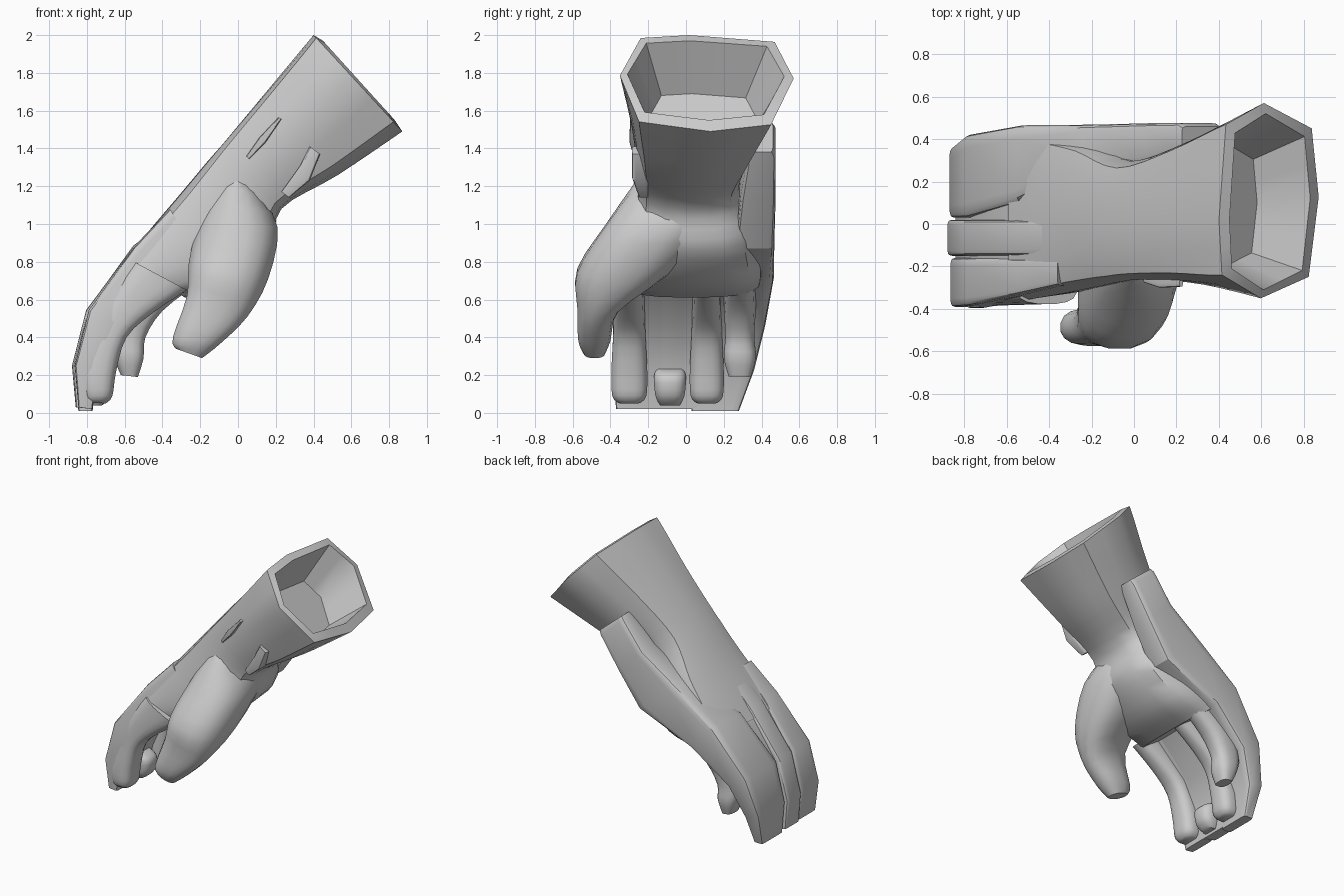
import bpy, bmesh, math
from mathutils import Vector

if "Cube" in bpy.data.objects:
    bpy.data.objects.remove(bpy.data.objects["Cube"])

mat = bpy.data.materials.new("light grey")
mat.diffuse_color = (0.6, 0.6, 0.6, 1)
mat.use_nodes = True
mat.node_tree.nodes["Principled BSDF"].inputs["Base Color"].default_value = mat.diffuse_color


def catmull(a, b, c, d, t):
    return 0.5 * (2 * b + (c - a) * t + (2 * a - 5 * b + 4 * c - d) * t * t
                  + (3 * b - a - 3 * c + d) * t ** 3)


def refine(rows, steps):
    """Smoothly interpolate section rows (back x, back z, palm x, palm z, y low, y high)."""
    out, n = [], len(rows)
    for i in range(n - 1):
        q = [rows[max(i - 1, 0)], rows[i], rows[i + 1], rows[min(i + 2, n - 1)]]
        for s in range(steps):
            out.append([catmull(*v, s / steps) for v in zip(*q)])
    return out + [rows[-1]]


def ring(row, prof):
    bx, bz, px, pz, y0, y1 = row
    return [Vector((bx + (px - bx) * u, y0 + (y1 - y0) * v, bz + (pz - bz) * u)) for v, u in prof]


def superellipse(p, n=16):
    f = lambda c: math.copysign(abs(c) ** (2 / p), c)
    raw = [(f(math.cos((i + .5) * math.tau / n)), f(math.sin((i + .5) * math.tau / n))) for i in range(n)]
    m = max(abs(a) for a, b in raw)
    return [(.5 + .5 * a / m, .5 + .5 * b / m) for a, b in raw]


def skin(name, rings, angle):
    bm = bmesh.new()
    vs = [[bm.verts.new(p) for p in r] for r in rings]
    n = len(vs[0])
    for a, b in zip(vs, vs[1:]):
        for i in range(n):
            bm.faces.new((a[i], a[(i + 1) % n], b[(i + 1) % n], b[i]))
    bm.faces.new(vs[0])
    bm.faces.new(vs[-1])
    bmesh.ops.recalc_face_normals(bm, faces=bm.faces)
    me = bpy.data.meshes.new(name)
    bm.to_mesh(me)
    bm.free()
    me.materials.append(mat)
    ob = bpy.data.objects.new(name, me)
    bpy.context.collection.objects.link(ob)
    bpy.ops.object.select_all(action='DESELECT')
    ob.select_set(True)
    bpy.context.view_layer.objects.active = ob
    bpy.ops.object.shade_smooth_by_angle(angle=math.radians(angle))
    return ob


def loft(name, rows, p, steps=3, angle=45):
    return skin(name, [ring(r, superellipse(p)) for r in refine(rows, steps)], angle)


# Cuff, wrist and palm: one loft, eight-sided at the open rim and a rounded box at the palm
OCT = [(.12, .03), (0, .42), (.11, .9), (.52, 1), (.87, .93), (1, .45), (.89, .07), (.4, 0)]
BOX = [(.03, .06), (0, .5), (.09, .9), (.5, 1), (.9, .9), (1, .5), (.96, .05), (.45, 0)]


def body_profile(k):
    base = [tuple(a + (b - a) * k for a, b in zip(*pq)) for pq in zip(OCT, BOX)]
    out = []
    for i in range(8):
        q = [base[(i + j) % 8] for j in (-1, 0, 1, 2)]
        out.append(base[i])
        out.append(tuple((1 - k) * (b + c) / 2 + k * catmull(a, b, c, d, .5) for a, b, c, d in zip(*q)))
    return out


body = refine([(.40, 2.0, .87, 1.49, -.35, .57),
               (.15, 1.70, .53, 1.26, -.285, .40),
               (-.10, 1.40, .23, 1.08, -.26, .29),
               (-.30, 1.16, .17, .86, -.285, .37),
               (-.47, .96, -.05, .67, -.32, .41),
               (-.59, .81, -.28, .61, -.345, .40)], 4)
outer = [ring(r, body_profile(min(1, i / 9))) for i, r in enumerate(body)]
inner = [ring(r, body_profile(0)) for r in
         [(.32, 1.69, .58, 1.37, -.2, .38), (.45, 1.97, .83, 1.55, -.31, .52)]]
skin("cuff_and_palm", inner + outer, 42)

# Thumb, swelling out of the palm
loft("thumb", [(-.06, 1.29, .10, 1.18, -.25, .05),
               (-.20, 1.02, .21, .98, -.42, .12),
               (-.26, .80, .16, .71, -.575, -.08),
               (-.27, .62, .05, .51, -.575, -.35),
               (-.345, .40, -.09, .37, -.57, -.40),
               (-.33, .34, -.19, .29, -.54, -.43)], 2.4, 3, 40)

# Finger backs: plates on one bent path, each row with its own left and right edge
PATH = [(-.36, 1.09, -.22, .85), (-.55, .875, -.40, .70), (-.79, .545, -.64, .46),
        (-.865, .25, -.74, .23), (-.845, .03, -.77, .02)]


def plate(name, lows, highs, lift):
    loft(name, [(bx - lift * min(i, 2) / 2, bz - .01 * (i < 1), px, pz, lo, hi)
                for i, ((bx, bz, px, pz), lo, hi) in enumerate(zip(PATH, lows, highs))], 8, 1, 28)


plate("index_plate", (-.29, -.335, -.385, -.39, -.37), (-.16,) * 5, 0)
plate("middle_plate", (-.15,) * 5, (.02,) * 5, .014)
# Backing behind the fingers fills the grooves
plate("finger_backing", (-.25, -.3, -.3, -.3, -.3), (.2,) * 5, -.025)

# Outer guard: wrist tab running down the side and widening over the last two fingers
loft("side_guard", [(.225, 1.545, .42, 1.38, .345, .46),
                    (.205, 1.525, .40, 1.35, .33, .475),
                    (.05, 1.32, .25, 1.12, .29, .475),
                    (-.24, 1.12, .08, .87, .26, .468),
                    (-.555, .885, -.36, .68, .10, .465),
                    (-.80, .545, -.64, .45, .03, .42),
                    (-.87, .25, -.745, .22, .03, .36),
                    (-.845, .01, -.77, .01, .03, .28)], 8, 1, 28)


# Finger fronts: the same bent finger shifted sideways
def finger(name, y, w, rows):
    loft(name, [(*r[:4], y - w * r[4], y + w * r[4]) for r in rows], 2.8, 3, 40)


bent = [(-.55, .80, -.27, .65, .8), (-.68, .62, -.45, .53, .85), (-.77, .42, -.59, .40, .9),
        (-.83, .22, -.645, .22, 1), (-.82, .09, -.665, .09, .95), (-.80, .055, -.70, .05, .6)]
finger("index_finger", -.30, .095, bent)
finger("ring_finger", .11, .09, bent)
finger("middle_fingertip", -.085, .085,
       [(-.84, .25, -.72, .23, .8), (-.84, .19, -.66, .19, 1),
        (-.83, .09, -.67, .09, .9), (-.80, .04, -.72, .04, .6)])
finger("little_finger", .285, .085,
       [(-.50, .84, -.22, .68, .9), (-.62, .64, -.40, .54, 1), (-.68, .42, -.49, .40, .9),
        (-.66, .30, -.50, .29, 1), (-.62, .20, -.53, .19, .7)])

# Edges of the inner strap showing through the near side of the cuff
loft("strap_edge_palm", [(.38, 1.41, .435, 1.37, -.285, -.2), (.33, 1.31, .38, 1.23, -.285, -.2),
                         (.23, 1.17, .27, 1.14, -.25, -.2)], 6, 1, 30)
loft("strap_edge_back", [(.215, 1.565, .23, 1.555, -.295, -.2), (.115, 1.46, .145, 1.43, -.30, -.2),
                         (.045, 1.36, .06, 1.345, -.275, -.2)], 6, 1, 30)
